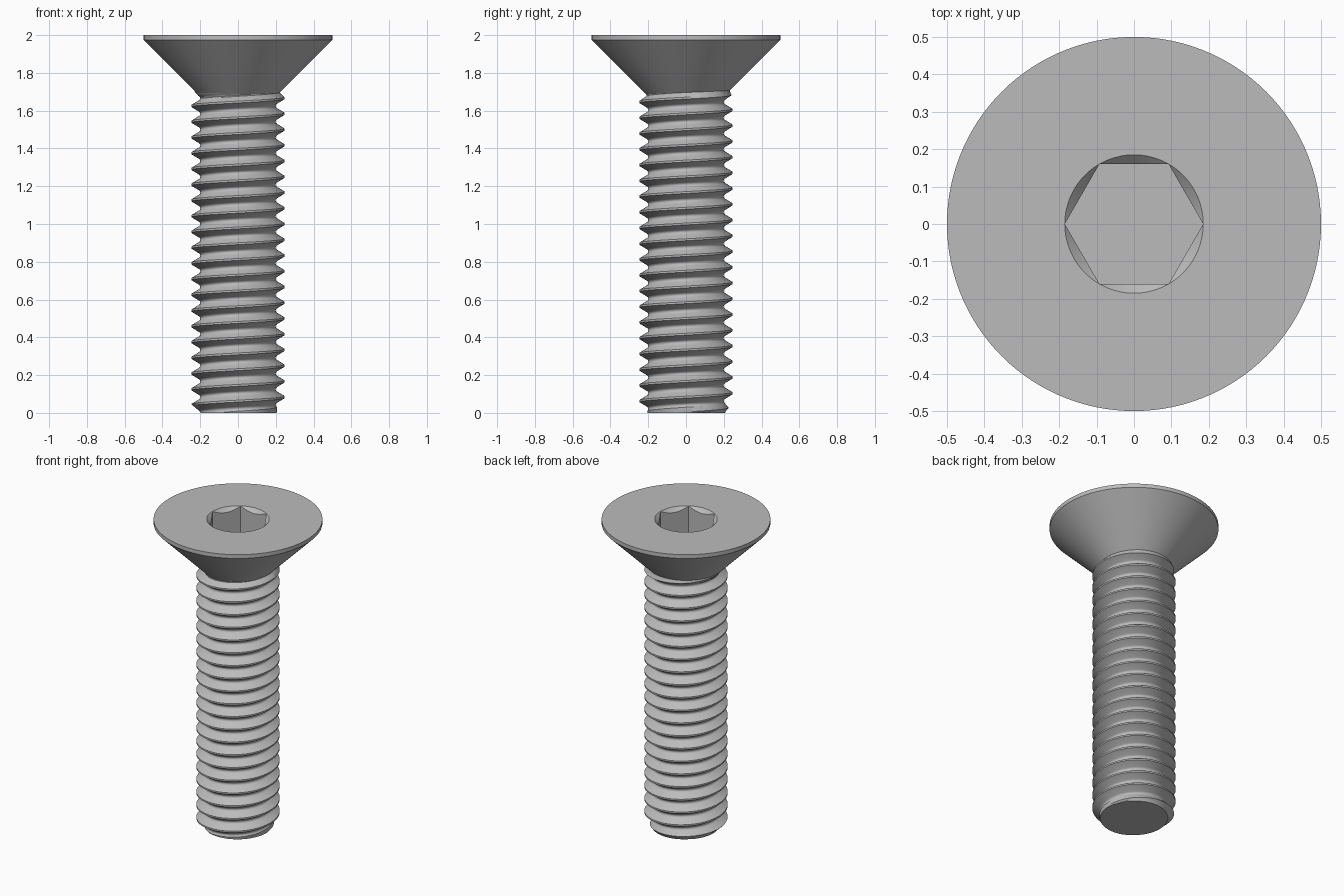
import bpy, bmesh, math

cube = bpy.data.objects.get("Cube")
if cube:
    bpy.data.objects.remove(cube, do_unlink=True)

steel = bpy.data.materials.new("grey steel")
steel.use_nodes = True
GREY = (0.5, 0.5, 0.5, 1)
steel.diffuse_color = GREY
steel.node_tree.nodes["Principled BSDF"].inputs["Base Color"].default_value = GREY


def finish(name, bm, angle):
    """Turn a bmesh into a smooth shaded object with sharp edges kept."""
    bmesh.ops.remove_doubles(bm, verts=bm.verts, dist=1e-5)
    bmesh.ops.recalc_face_normals(bm, faces=bm.faces)
    mesh = bpy.data.meshes.new(name)
    bm.to_mesh(mesh)
    bm.free()
    mesh.materials.append(steel)
    obj = bpy.data.objects.new(name, mesh)
    bpy.context.collection.objects.link(obj)
    bpy.ops.object.select_all(action="DESELECT")
    obj.select_set(True)
    bpy.context.view_layer.objects.active = obj
    bpy.ops.object.shade_smooth_by_angle(angle=math.radians(angle))


def polar(r, a, z):
    return (r * math.cos(a), r * math.sin(a), z)


# Countersunk head: rings from the cone tip, over the rim, down into the hex socket
SEGS = 120
SOCKET_R = 0.185
SIXTH = math.pi / 3


def hex_radius(a):
    return SOCKET_R * math.cos(SIXTH / 2) / math.cos(a % SIXTH - SIXTH / 2)


rings = [
    lambda a: (0.2, 1.675),
    lambda a: (0.5, 1.975),
    lambda a: (0.5, 2.0),
    lambda a: (SOCKET_R, 2.0),
    lambda a: (hex_radius(a), 2.0 - (SOCKET_R - hex_radius(a))),
    lambda a: (hex_radius(a), 1.8),
]
bm = bmesh.new()
angles = [math.tau * i / SEGS for i in range(SEGS)]
loops = []
for ring in rings:
    loops.append([bm.verts.new(polar(ring(a)[0], a, ring(a)[1])) for a in angles])
for low, high in zip(loops, loops[1:]):
    for i in range(SEGS):
        j = (i + 1) % SEGS
        bm.faces.new((low[i], low[j], high[j], high[i]))
bm.faces.new(loops[0])
bm.faces.new(loops[-1])
bmesh.ops.dissolve_degenerate(bm, dist=1e-5, edges=bm.edges)
finish("countersunk_head", bm, 25)

# Threaded shank: one ribbon wound along a right handed helix
PITCH = 1 / 12
CREST, ROOT = 0.247, 0.199
TURN = 72
TOP = 1.76
# (fraction of pitch above the crest, fraction of thread depth)
profile = [(-0.06, 1), (0.06, 1), (0.36, 0.14), (0.42, 0.035), (0.5, 0),
           (0.58, 0.035), (0.64, 0.14), (0.94, 1)]


def shank_point(step, offset, depth):
    z = PITCH * (step / TURN + offset)
    fade = min(1, max(0, (z - 1.67) / 0.04))
    r = ROOT + (CREST - ROOT) * (depth * (1 - fade) + 0.6 * fade)
    r = min(r, 0.2 + max(z, 0))     # chamfered tip
    return polar(r, math.tau * step / TURN, z)


bm = bmesh.new()
first, last = -2 * TURN, int(TOP / PITCH + 2) * TURN
ribbon = [[bm.verts.new(shank_point(s, *p)) for p in profile]
          for s in range(first, last)]
for row, nxt in zip(ribbon, ribbon[1:]):
    for k in range(len(profile) - 1):
        bm.faces.new((row[k], nxt[k], nxt[k + 1], row[k + 1]))
bmesh.ops.remove_doubles(bm, verts=bm.verts, dist=1e-5)

# Flat tip and hidden top
for z, normal in ((0, (0, 0, -1)), (TOP, (0, 0, 1))):
    cut = bmesh.ops.bisect_plane(
        bm, geom=bm.verts[:] + bm.edges[:] + bm.faces[:], dist=1e-6,
        plane_co=(0, 0, z), plane_no=normal, clear_outer=True)
    edges = [e for e in cut["geom_cut"] if isinstance(e, bmesh.types.BMEdge)]
    bmesh.ops.contextual_create(bm, geom=edges)
finish("threaded_shank", bm, 32)
